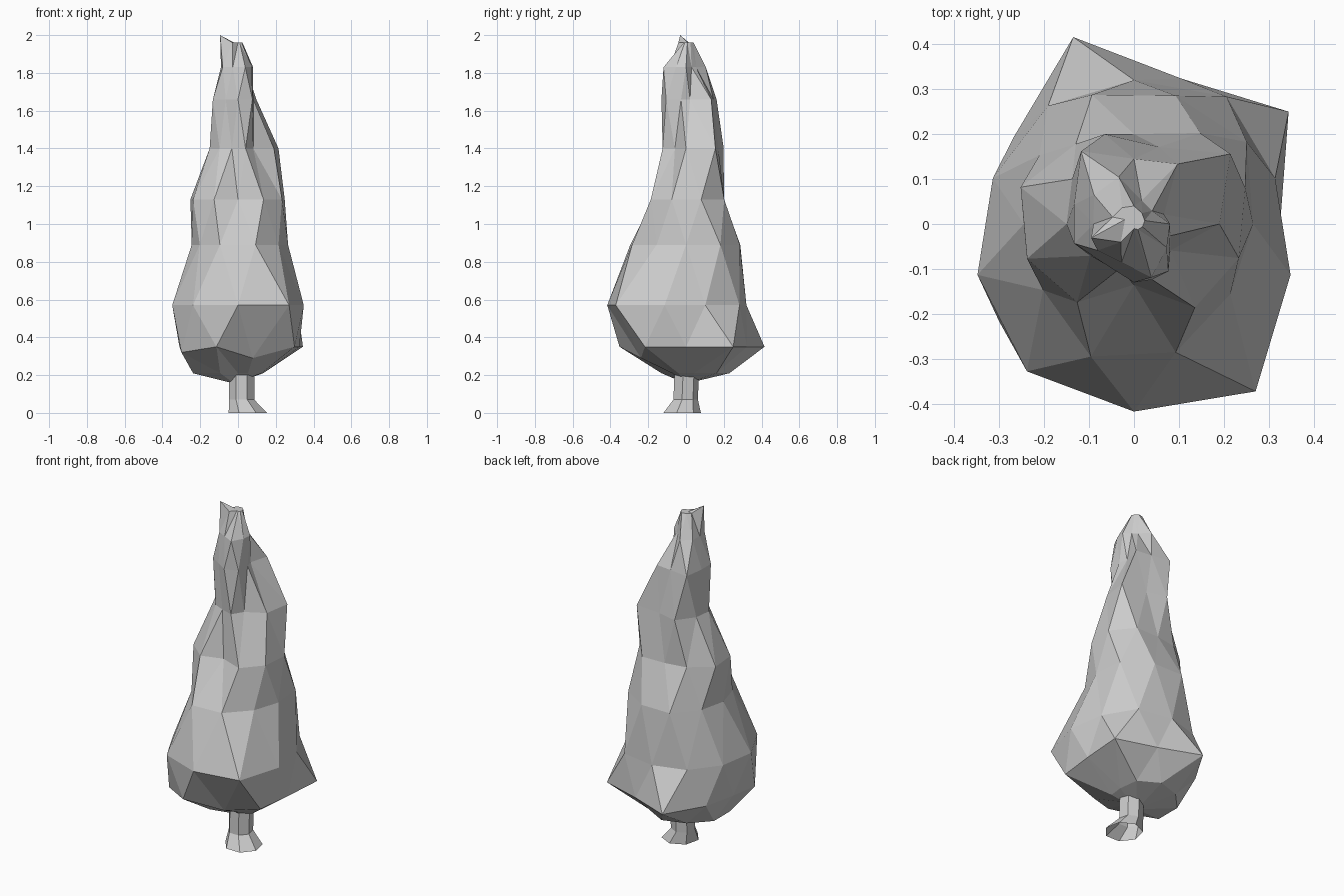
import bpy, bmesh
from math import radians, cos, sin

if "Cube" in bpy.data.objects:
    bpy.data.objects.remove(bpy.data.objects["Cube"])


def finish(bm, name):
    bmesh.ops.recalc_face_normals(bm, faces=bm.faces[:])
    mesh = bpy.data.meshes.new(name)
    bm.to_mesh(mesh)
    bm.free()
    obj = bpy.data.objects.new(name, mesh)
    bpy.context.collection.objects.link(obj)
    return obj


# Foliage: ten-sided rings, each turned half a step from the one below
# (height, radii counter-clockwise from the front)
rings = [
    (0.21, [.07, .09, .13, .14, .20, .23, .23, .25, .25, .16]),
    (0.35, [.25, .37, .325, .425, .34, .437, .33, .31, .37, .37]),
    (0.57, [.417, .46, .366, .33, .35, .32, .325, .33, .366, .405]),
    (0.89, [.30, .265, .265, .31, .30, .302, .26, .245, .25, .31]),
    (1.13, [.135, .23, .245, .26, .25, .20, .22, .265, .25, .215]),
    (1.40, [.13, .10, .19, .265, .18, .21, .17, .15, .12, .105]),
    (1.66, [.13, .13, .085, .07, .165, .145, .20, .14, .14, .11]),
    (1.83, [.125, .09, .08, .05, .055, .11, .11, .09, .10, .09]),
    (1.96, [.01, .015, .02, .025, .03, .04, .045, .05, .10, .05]),
]
N = 10
bm = bmesh.new()
loops = []
for k, (z, radii) in enumerate(rings):
    start = -90 + 18 * (k % 2)
    loops.append([bm.verts.new((r * cos(radians(start + 36 * i)),
                                r * sin(radians(start + 36 * i)), z))
                  for i, r in enumerate(radii)])
loops[-1][8].co.z = 2.0      # bent tip
loops[1][8].co.z = 0.32      # sagging lower corner
loops[1][0].co.z = 0.29      # tucked-in front underside
for k in range(len(loops) - 1):
    even, odd = (loops[k], loops[k + 1]) if k % 2 == 0 else (loops[k + 1], loops[k])
    for i in range(N):
        j = (i + 1) % N
        bm.faces.new((even[i], even[j], odd[i]))
        bm.faces.new((odd[i], even[j], odd[j]))
for loop, co in ((loops[0], (-0.02, 0, 0.155)), (loops[-1], (-0.02, 0.01, 1.96))):
    centre = bm.verts.new(co)
    for i in range(N):
        bm.faces.new((loop[i], loop[(i + 1) % N], centre))
finish(bm, "foliage")

# Trunk: seven-sided stem with a lopsided flared foot, open underneath
S = 7
bm = bmesh.new()
levels = []
for z, cx, cy, r in ((0, 0.052, -0.025, 0.104), (0.07, 0.02, -0.005, 0.068),
                     (0.20, 0.02, 0, 0.068)):
    levels.append([bm.verts.new((cx + r * cos(radians(-65 + 360 * i / S)),
                                 cy + r * sin(radians(-65 + 360 * i / S)), z))
                   for i in range(S)])
for a, b in zip(levels, levels[1:]):
    for i in range(S):
        j = (i + 1) % S
        bm.faces.new((a[i], a[j], b[j], b[i]))
finish(bm, "trunk")
